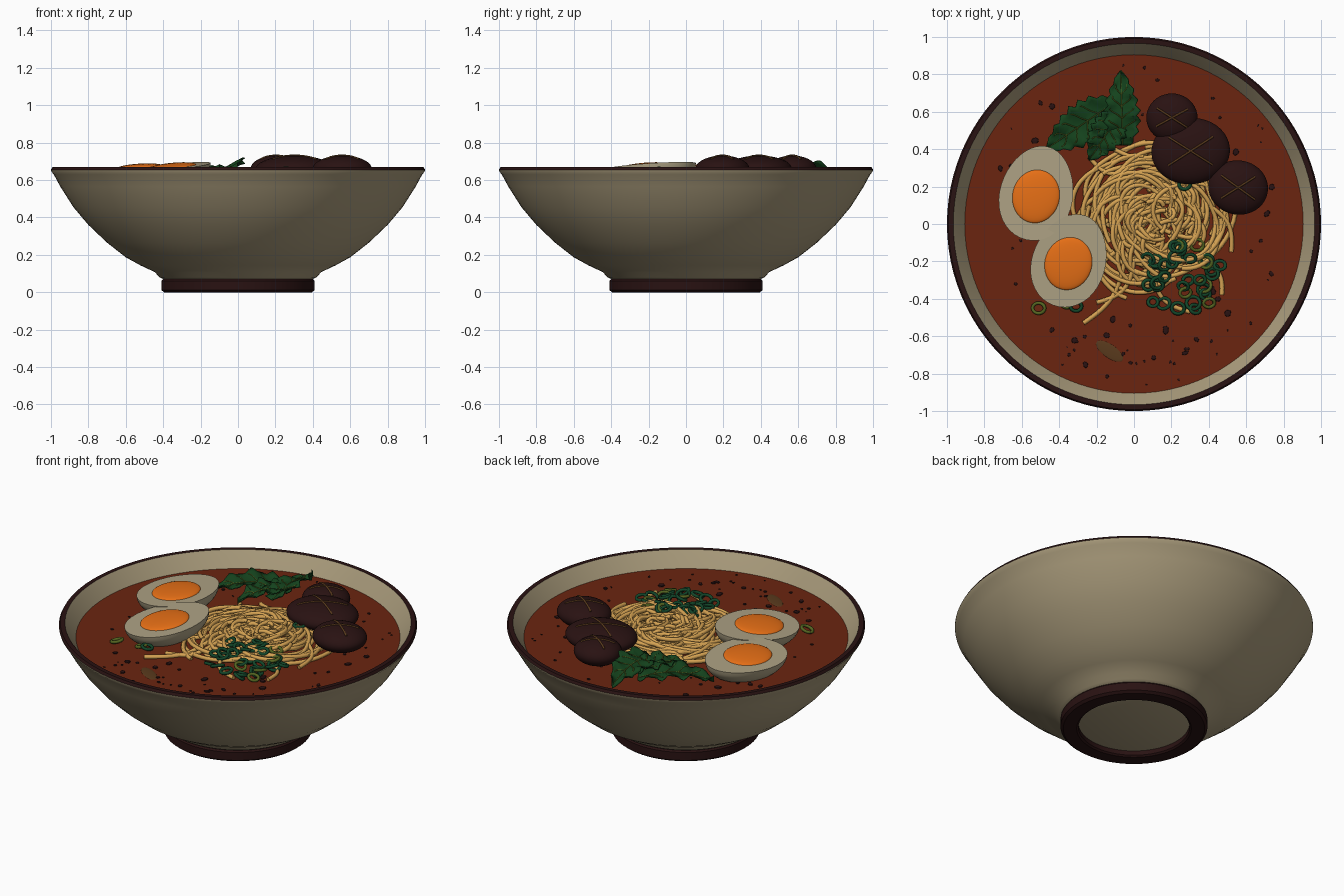
import bpy, bmesh, math, random
from mathutils import Vector, Matrix

if "Cube" in bpy.data.objects:
    bpy.data.objects.remove(bpy.data.objects["Cube"])

random.seed(7)
U = random.uniform
BROTH_Z = 0.58


def material(name, r, g, b):
    m = bpy.data.materials.new(name)
    m.diffuse_color = (r, g, b, 1)
    m.use_nodes = True
    m.node_tree.nodes["Principled BSDF"].inputs["Base Color"].default_value = m.diffuse_color
    return m


CERAMIC = material("cream ceramic", 0.40, 0.33, 0.20)
DARK = material("dark brown", 0.022, 0.006, 0.006)
BROTH = material("red broth", 0.145, 0.018, 0.005)
EGG = material("egg white", 0.42, 0.36, 0.23)
YOLK = material("orange yolk", 0.80, 0.16, 0.008)
NOODLE = material("noodle yellow", 0.66, 0.36, 0.085)
CUT = material("score brown", 0.10, 0.042, 0.012)
LEAF = material("leaf green", 0.007, 0.055, 0.012)
ONION = material("onion green", 0.006, 0.06, 0.022)
PALE = material("pale green", 0.09, 0.13, 0.015)


def finish(name, bm, mats, matrix=Matrix(), angle=35):
    bmesh.ops.recalc_face_normals(bm, faces=bm.faces)
    me = bpy.data.meshes.new(name)
    bm.to_mesh(me)
    bm.free()
    for m in mats:
        me.materials.append(m)
    for p in me.polygons:
        p.use_smooth = True
    me.set_sharp_from_angle(angle=math.radians(angle))
    ob = bpy.data.objects.new(name, me)
    ob.matrix_world = matrix
    bpy.context.collection.objects.link(ob)
    return ob


def lathe(name, profile, mats, rule=lambda c: 0):
    bm = bmesh.new()
    vs = [bm.verts.new((r, 0, z)) for r, z in profile]
    es = [bm.edges.new(p) for p in zip(vs, vs[1:])]
    bmesh.ops.spin(bm, geom=vs + es, cent=(0, 0, 0), axis=(0, 0, 1),
                   angle=math.tau, steps=96, use_duplicate=False)
    bmesh.ops.remove_doubles(bm, verts=bm.verts, dist=1e-4)
    for f in bm.faces:
        f.material_index = rule(f.calc_center_median())
    return finish(name, bm, mats)


def tubes(name, paths, radius, mat, cyclic=False, res=1):
    cu = bpy.data.curves.new(name, 'CURVE')
    cu.dimensions = '3D'
    cu.bevel_depth = radius
    cu.bevel_resolution = res
    cu.use_fill_caps = True
    for path in paths:
        sp = cu.splines.new('POLY')
        sp.points.add(len(path) - 1)
        for p, co in zip(sp.points, path):
            p.co = (*co, 1)
        sp.use_cyclic_u = cyclic
    cu.materials.append(mat)
    ob = bpy.data.objects.new(name, cu)
    bpy.context.collection.objects.link(ob)


def ellipsoid(name, mat, matrix, scale, flat_top=False, taper=0.0):
    bm = bmesh.new()
    bmesh.ops.create_uvsphere(bm, u_segments=40, v_segments=20, radius=1)
    for v in bm.verts:
        x, y, z = v.co
        if flat_top:
            z = min(z, 0)
        v.co = (x * scale[0] * (1 - taper * y), y * scale[1], z * scale[2])
    return finish(name, bm, [mat], matrix)


def frame(pos, normal=(0, 0, 1), spin=0):
    q = Vector((0, 0, 1)).rotation_difference(Vector(normal).normalized())
    return (Matrix.Translation(pos) @ q.to_matrix().to_4x4()
            @ Matrix.Rotation(math.radians(spin), 4, 'Z'))


# bowl with dark lip, foot ring, broth
lathe("bowl", [(0, .035), (.32, .035), (.40, .07), (.42, .08), (.445, .108), (.52, .143),
               (.60, .187), (.70, .265), (.80, .36), (.88, .455), (.95, .565), (.985, .63),
               (.998, .645), (1, .655), (.992, .67), (.966, .67), (.948, .645), (.905, .58),
               (.80, .42), (.62, .26), (.42, .15), (0, .11)],
      [CERAMIC, DARK], lambda c: 1 if c.z > 0.66 else 0)
lathe("foot_ring", [(.31, .07), (.31, .008), (.32, 0), (.395, 0), (.41, .012), (.41, .06),
                    (.402, .07), (.31, .07)], [DARK])
lathe("broth", [(0, BROTH_Z), (.906, BROTH_Z)], [BROTH])


# noodles: overlapping arcs laid on a low mound
def mound(x, y):
    d2 = ((x - .12) ** 2 + (y - .03) ** 2) / .44 ** 2
    return BROTH_Z + 0.055 * max(0, 1 - d2)


strands = []
for i in range(92):
    a = U(0, math.tau)
    off = U(0, .17)
    cx, cy = .12 + off * math.cos(a), .03 + off * math.sin(a)
    r, start, sweep = U(.07, .30), U(0, math.tau), U(1.8, 4.2)
    grow, ph, lift = U(-.05, .06), U(0, 6), U(-.012, .016)
    path = []
    for k in range(29):
        t = k / 28
        th = start + sweep * t
        rr = r + grow * t + .02 * math.sin(7 * t + ph)
        x, y = cx + rr * math.cos(th), cy + rr * math.sin(th)
        path.append((x, y, mound(x, y) + lift + .010 * math.sin(9 * t + ph)))
    strands.append(path)
# stray ends reaching into the broth
for x0, y0, x1, y1, b in [(-.05, -.2, -.27, -.53, .05), (0, -.2, -.2, -.42, .06),
                          (.1, -.25, .30, -.47, -.06), (.0, .3, -.24, .36, .06),
                          (.2, .36, -.14, .42, .04), (.4, .1, .52, -.15, .05),
                          (-.1, -.15, -.38, -.2, .05), (.35, -.2, .47, -.38, .05)]:
    d = Vector((x1 - x0, y1 - y0)).normalized()
    path = []
    for k in range(15):
        t = k / 14
        s = b * math.sin(math.pi * t)
        x, y = x0 + (x1 - x0) * t - d.y * s, y0 + (y1 - y0) * t + d.x * s
        path.append((x, y, mound(x, y) + .008))
    strands.append(path)
tubes("noodles", strands, 0.0125, NOODLE)

# halved eggs
for i, (pos, nrm, spin) in enumerate([((-.52, .165, .668), (-.06, .0, 1), -13),
                                      ((-.345, -.195, .672), (-.09, -.06, 1), -20)]):
    m = frame(pos, nrm, spin)
    ellipsoid(f"egg_white_{i + 1}", EGG, m, (.196, .256, .13), True, .08)
    ellipsoid(f"egg_yolk_{i + 1}", YOLK, m @ Matrix.Translation((0, -.018, 0)),
              (.126, .143, .02))

# mushroom caps with scored crosses
for i, (x, y, rx, ry, spin, a1, a2) in enumerate([(.203, .568, .137, .13, 0, 30, -34),
                                                  (.303, .39, .21, .177, 5, 32, -42),
                                                  (.557, .195, .16, .145, -10, 45, -28)]):
    m = frame((x, y, .658), (0, 0, 1), spin)
    ellipsoid(f"mushroom_cap_{i + 1}", DARK, m, (rx, ry, .073))
    cuts = []
    for a in (math.radians(a1), math.radians(a2)):
        path = []
        for k in range(13):
            t = .70 * (k / 6 - 1)
            p = Vector((rx * t * math.cos(a), ry * t * math.sin(a), .073 * math.sqrt(1 - t * t)))
            path.append(m @ p)
        cuts.append(path)
    tubes(f"mushroom_scores_{i + 1}", cuts, 0.006, CUT)


# spinach leaves: rippled blades with veins
def leaf(name, base, tip, width, z, roll):
    b, e = Vector(base), Vector(tip)
    d = e - b
    n = Vector((-d.y, d.x)).normalized()
    ns, nt = 8, 28

    def at(t, s):
        w = width * (math.sin(math.pi * min(1, .06 + .94 * t) ** .8) ** .75 if t < 1 else 0)
        w *= 1 + .13 * math.sin(t * 44)
        c = b + d * t + n * (w * s)
        h = z + .045 * math.sin(math.pi * t) - .02 * t + .02 * abs(s) + roll * s
        return Vector((c.x, c.y, h + .014 * abs(s) * math.sin(t * 22 + 2 * s)))

    bm = bmesh.new()
    g = [[bm.verts.new(at(j / nt, i * 2 / ns - 1)) for i in range(ns + 1)] for j in range(nt + 1)]
    for j in range(nt):
        for i in range(ns):
            bm.faces.new((g[j][i], g[j][i + 1], g[j + 1][i + 1], g[j + 1][i]))
    bmesh.ops.remove_doubles(bm, verts=bm.verts, dist=1e-5)
    mod = finish(name, bm, [LEAF]).modifiers.new("thickness", 'SOLIDIFY')
    mod.thickness, mod.offset = .006, 0
    up = Vector((0, 0, .003))
    veins = [[at(k / 20 * .96, 0) + up for k in range(21)]]
    for t in (.2, .36, .52, .68):
        for s in (-1, 1):
            veins.append([at(t + .14 * k / 6, s * .75 * k / 6) + up for k in range(7)])
    tubes(name + "_veins", veins, 0.0032, PALE, res=0)


leaf("spinach_leaf_1", (-.12, .64), (-.47, .40), .11, .605, .0)
leaf("spinach_leaf_2", (-.07, .60), (-.24, .34), .09, .615, .0)
leaf("spinach_leaf_3", (-.06, .42), (-.07, .82), .09, .63, -.02)


# spring onion rings
def ring(x, y, r, z):
    m = frame((x, y, z), (U(-.5, .5), U(-.5, .5), 1))
    k = U(.8, 1)
    return [m @ Vector((r * math.cos(q), r * k * math.sin(q), 0))
            for q in (math.tau * j / 18 for j in range(18))]


dark_rings, pale_rings = [], []
for i in range(34):
    a, r = U(0, math.tau), .23 * math.sqrt(U(0, 1))
    x, y = .25 + r * math.cos(a), -.28 + .82 * r * math.sin(a)
    (pale_rings if i % 6 == 0 else dark_rings).append(
        ring(x, y, U(.026, .037), mound(x, y) + U(.018, .035)))
for x, y in [(.27, .21), (-.31, -.44), (.22, -.12)]:
    dark_rings.append(ring(x, y, .03, mound(x, y) + .025))
for x, y in [(-.51, -.45), (-.36, -.42)]:
    pale_rings.append(ring(x, y, .034, BROTH_Z + .015))
tubes("onion_rings_dark", dark_rings, 0.0095, ONION, True)
tubes("onion_rings_pale", pale_rings, 0.0095, PALE, True)

# chilli specks floating on the broth
bm = bmesh.new()
for i in range(85):
    a, r = U(0, math.tau), U(.52, .87)
    if i < 18:
        a = U(-2.1, -.7)
    s = U(.006, .013) if i % 3 else U(.014, .023)
    m = (Matrix.Translation((r * math.cos(a), r * math.sin(a), BROTH_Z + .002))
         @ Matrix.Rotation(U(0, 6), 4, 'Z') @ Matrix.Diagonal((s, s * U(.6, 1), s * .5, 1)))
    bmesh.ops.create_icosphere(bm, subdivisions=1, radius=1, matrix=m)
finish("chilli_specks", bm, [DARK])

# faint herb flake just at the surface
ellipsoid("herb_flake", CUT, frame((-.13, -.68, BROTH_Z), (0, 0, 1), -35), (.085, .035, .004))
